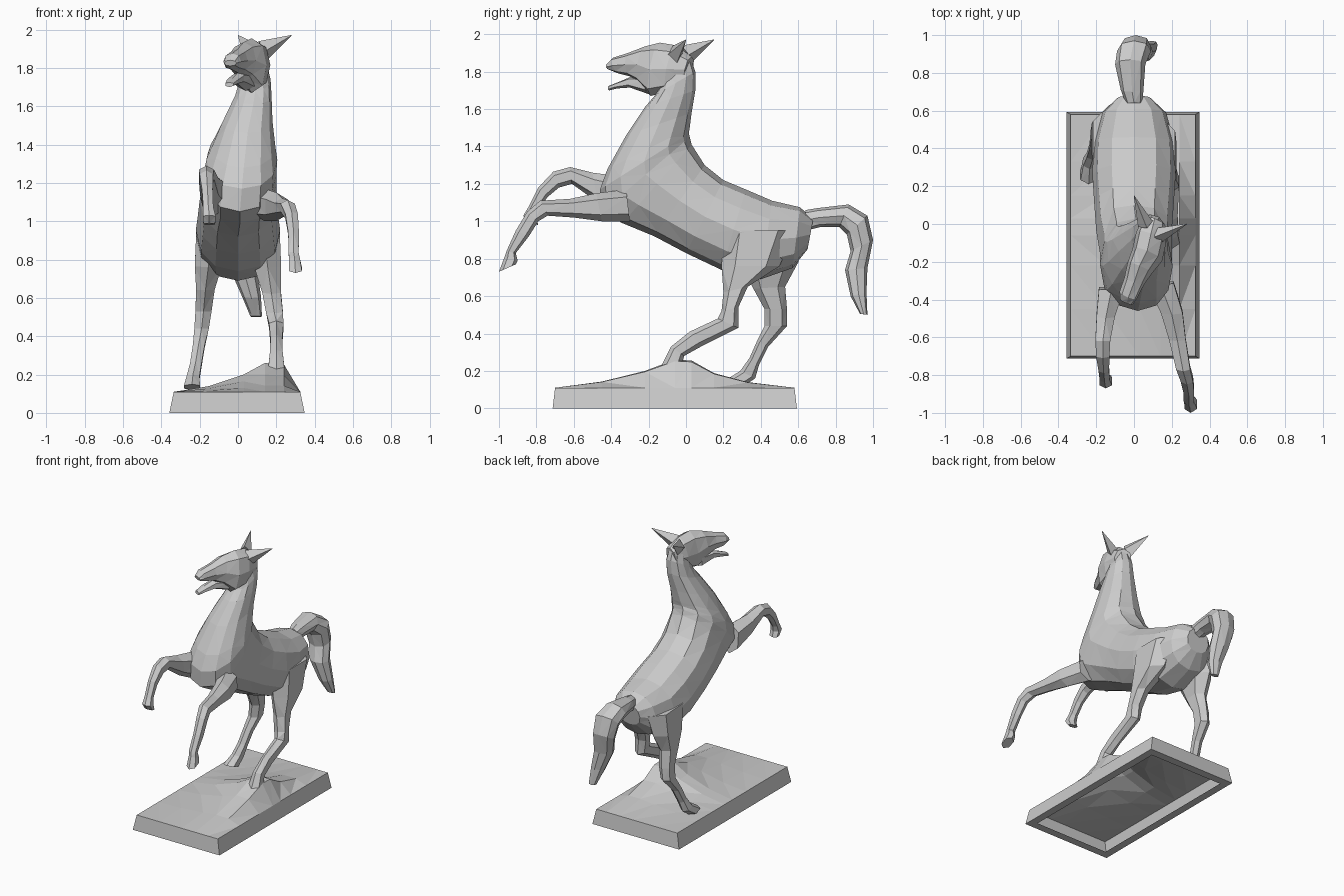
import bpy, bmesh, math
from mathutils import Vector, Matrix


def add_object(name, bm):
    bmesh.ops.recalc_face_normals(bm, faces=bm.faces)
    bmesh.ops.triangulate(bm, faces=bm.faces)
    mesh = bpy.data.meshes.new(name)
    bm.to_mesh(mesh)
    bm.free()
    ob = bpy.data.objects.new(name, mesh)
    bpy.context.collection.objects.link(ob)
    return ob


def loft(name, sections, sides=8, yaw=0.0, power=0.9):
    """Each section: upper/front outline point (y, z), lower/rear outline point (y, z),
    centre x, half width. Rings are spanned between the two outline points."""
    bm = bmesh.new()
    side = Vector((math.cos(yaw), math.sin(yaw), 0))
    rings = []
    for ya, za, yb, zb, x, w in sections:
        a, b = Vector((x, ya, za)), Vector((x, yb, zb))
        mid, half = (a + b) / 2, (a - b) / 2
        ring = []
        for i in range(sides):
            t = 2 * math.pi * i / sides
            c, s = (math.copysign(abs(v) ** power, v) for v in (math.cos(t), math.sin(t)))
            ring.append(bm.verts.new(mid + half * c + side * (w * s)))
        rings.append(ring)
    for r0, r1 in zip(rings, rings[1:]):
        for i in range(sides):
            j = (i + 1) % sides
            bm.faces.new((r0[i], r0[j], r1[j], r1[i]))
    bm.faces.new(rings[0][::-1])
    bm.faces.new(rings[-1])
    return add_object(name, bm)


# torso running from rump to chest, then up the neck
loft("torso_and_neck", [
    (0.68, 1.01, 0.65, 0.85, 0, 0.09),
    (0.61, 1.075, 0.57, 0.75, 0, 0.17),
    (0.46, 1.11, 0.40, 0.69, 0, 0.215),
    (0.32, 1.17, 0.19, 0.74, 0, 0.22),
    (0.20, 1.22, 0.00, 0.83, 0, 0.21),
    (0.10, 1.30, -0.17, 0.92, 0, 0.20),
    (0.03, 1.41, -0.34, 0.99, 0.01, 0.19),
    (0.02, 1.45, -0.45, 1.05, 0.01, 0.19),
    (0.015, 1.47, -0.46, 1.17, 0.02, 0.185),
    (0.02, 1.50, -0.42, 1.28, 0.03, 0.165),
    (0.03, 1.58, -0.32, 1.46, 0.05, 0.13),
    (0.05, 1.70, -0.22, 1.61, 0.08, 0.095),
    (0.05, 1.80, -0.16, 1.68, 0.09, 0.08),
    (0.02, 1.89, -0.13, 1.75, 0.09, 0.06)], sides=12)

# head turned to one side, with open mouth
YAW = math.radians(-22)
loft("head", [
    (0.03, 1.88, 0.00, 1.74, 0.11, 0.06),
    (-0.05, 1.94, -0.10, 1.69, 0.09, 0.085),
    (-0.14, 1.955, -0.19, 1.67, 0.07, 0.085),
    (-0.22, 1.935, -0.25, 1.74, 0.03, 0.07),
    (-0.31, 1.90, -0.30, 1.775, 0.0, 0.055),
    (-0.39, 1.875, -0.36, 1.79, -0.03, 0.05),
    (-0.42, 1.84, -0.41, 1.81, -0.04, 0.035)], yaw=YAW)
loft("lower_jaw", [
    (-0.20, 1.78, -0.20, 1.68, 0.04, 0.055),
    (-0.29, 1.775, -0.30, 1.715, 0.0, 0.04),
    (-0.36, 1.745, -0.37, 1.71, -0.03, 0.035),
    (-0.41, 1.725, -0.41, 1.70, -0.045, 0.025)], sides=6, yaw=YAW)

# ears: flattened four-sided spikes
for name, base, tip in (("ear_left", (0.13, -0.06, 1.89), (0.28, 0.0, 1.97)),
                        ("ear_right", (0.06, 0.0, 1.89), (0.0, 0.15, 1.97))):
    base, tip = Vector(base), Vector(tip)
    d = tip - base
    m = (Matrix.Translation((base + tip) / 2)
         @ d.to_track_quat('Z', 'Y').to_matrix().to_4x4()
         @ Matrix.Diagonal((0.75, 1, 1, 1)))
    bm = bmesh.new()
    bmesh.ops.create_cone(bm, cap_ends=True, segments=4, radius1=0.055, radius2=0.002,
                          depth=d.length, matrix=m)
    add_object(name, bm)

# raised front legs
loft("front_leg_left", [
    (-0.32, 1.17, -0.30, 1.00, 0.14, 0.08),
    (-0.48, 1.15, -0.45, 1.00, 0.20, 0.065),
    (-0.62, 1.12, -0.60, 1.02, 0.23, 0.05),
    (-0.78, 1.11, -0.74, 1.03, 0.26, 0.042),
    (-0.85, 1.05, -0.79, 1.00, 0.28, 0.037),
    (-0.91, 0.95, -0.84, 0.92, 0.29, 0.032),
    (-0.96, 0.84, -0.91, 0.83, 0.29, 0.03),
    (-0.97, 0.81, -0.90, 0.79, 0.295, 0.032),
    (-1.00, 0.73, -0.91, 0.77, 0.30, 0.038)], sides=6)
loft("front_leg_right", [
    (-0.35, 1.24, -0.33, 1.03, -0.12, 0.075),
    (-0.50, 1.26, -0.47, 1.10, -0.15, 0.055),
    (-0.62, 1.29, -0.61, 1.20, -0.165, 0.045),
    (-0.71, 1.265, -0.68, 1.18, -0.165, 0.04),
    (-0.79, 1.18, -0.74, 1.13, -0.16, 0.032),
    (-0.84, 1.08, -0.79, 1.06, -0.155, 0.03),
    (-0.87, 1.03, -0.80, 1.02, -0.15, 0.038),
    (-0.84, 0.99, -0.79, 0.98, -0.15, 0.035)], sides=6)

# hind legs carrying the weight
loft("hind_leg_left", [
    (0.20, 0.95, 0.58, 0.95, 0.13, 0.10),
    (0.19, 0.76, 0.50, 0.76, 0.155, 0.08),
    (0.20, 0.62, 0.33, 0.65, 0.175, 0.055),
    (0.19, 0.52, 0.28, 0.54, 0.19, 0.05),
    (0.17, 0.48, 0.28, 0.43, 0.20, 0.043),
    (0.02, 0.41, 0.08, 0.33, 0.20, 0.035),
    (-0.08, 0.33, -0.01, 0.28, 0.20, 0.038),
    (-0.13, 0.23, -0.02, 0.24, 0.20, 0.048)], sides=6)
loft("hind_leg_right", [
    (0.26, 0.95, 0.63, 0.93, -0.13, 0.10),
    (0.30, 0.76, 0.60, 0.78, -0.155, 0.08),
    (0.36, 0.64, 0.53, 0.65, -0.17, 0.055),
    (0.42, 0.53, 0.54, 0.53, -0.18, 0.048),
    (0.42, 0.44, 0.54, 0.44, -0.19, 0.043),
    (0.38, 0.36, 0.44, 0.33, -0.205, 0.035),
    (0.34, 0.27, 0.39, 0.23, -0.22, 0.034),
    (0.29, 0.20, 0.37, 0.16, -0.235, 0.038),
    (0.21, 0.15, 0.31, 0.12, -0.24, 0.048)], sides=6)

# arched tail
loft("tail", [
    (0.64, 1.06, 0.64, 0.95, 0.0, 0.045),
    (0.70, 1.07, 0.72, 0.97, -0.01, 0.06),
    (0.87, 1.09, 0.82, 0.97, -0.02, 0.08),
    (0.97, 1.03, 0.86, 0.93, 0.0, 0.09),
    (1.00, 0.90, 0.88, 0.84, 0.01, 0.08),
    (0.97, 0.75, 0.85, 0.74, 0.03, 0.07),
    (0.965, 0.62, 0.88, 0.60, 0.07, 0.05),
    (0.97, 0.50, 0.93, 0.505, 0.095, 0.03)])

# plinth: mound surface on top, sloping sides, rim around the hollow underside
xs = [(-0.335, 0), (-0.15, 0.2), (0.03, 0.6), (0.14, 1), (0.24, 0.95), (0.325, 0)]
ys = [(-0.70, 0), (-0.45, 0.22), (-0.22, 0.6), (-0.06, 1), (0.03, 0.97),
      (0.15, 0.52), (0.33, 0.2), (0.58, 0)]
bm = bmesh.new()
grid = [[bm.verts.new((x, y, 0.11 + 0.15 * fx * fy)) for x, fx in xs] for y, fy in ys]
for r0, r1 in zip(grid, grid[1:]):
    for i in range(len(xs) - 1):
        bm.faces.new((r0[i], r0[i + 1], r1[i + 1], r1[i]))
edges = [e for e in bm.edges if e.is_boundary]
for sx, sy in ((1.07, 1.02), (0.84, 0.91)):
    res = bmesh.ops.extrude_edge_only(bm, edges=edges)["geom"]
    for v in (g for g in res if isinstance(g, bmesh.types.BMVert)):
        v.co = (v.co.x * sx, (v.co.y + 0.06) * sy - 0.06, 0)
    edges = [g for g in res if isinstance(g, bmesh.types.BMEdge) and g.is_boundary]
add_object("plinth", bm)
